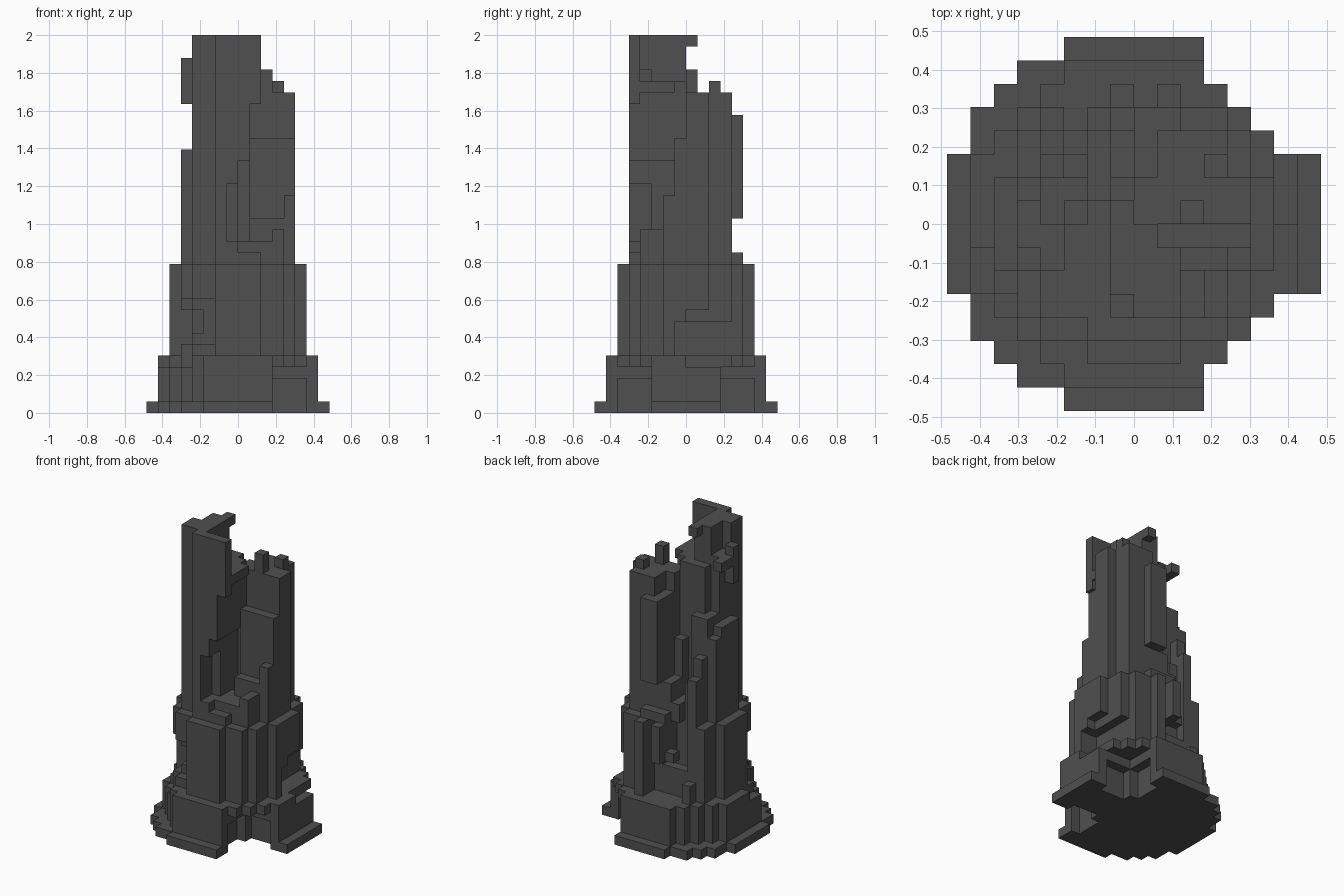
import bpy
import bmesh

cube = bpy.data.objects.get("Cube")
if cube:
    bpy.data.objects.remove(cube, do_unlink=True)

V = 2 / 33  # edge of one block

# Half widths of each stepped round plan, by row away from the centre
DISC = {
    5: [5, 5, 4, 4, 2],
    6: [6, 6, 5, 5, 4, 2],
    7: [7, 7, 7, 6, 5, 4, 3],
    8: [8, 8, 8, 7, 7, 6, 5, 3],
}


def inside(r, x, y):
    row = y if y >= 0 else -y - 1
    col = x if x >= 0 else -x - 1
    return row < len(DISC[r]) and col < DISC[r][row]


def box(x0, x1, y0, y1, z0, z1):
    return {(x, y, z) for x in range(x0, x1) for y in range(y0, y1) for z in range(z0, z1)}


def drum(r, z0, z1):
    return {c for c in box(-r, r, -r, r, z0, z1) if inside(r, c[0], c[1])}


def boxes(rows):
    """Union of boxes, trimmed to the upper shaft plan."""
    return {c for b in rows for c in box(*b) if inside(5, c[0], c[1])}


# Foundation slab and plinth, deeply undercut at the two corners on the +x side
undercut = box(3, 8, -8, -3, 0, 4) | box(2, 3, -6, -3, 0, 3) | box(3, 6, -3, -2, 0, 3)
undercut |= {(x, -1 - y, z) for x, y, z in undercut}
foundation = drum(8, 0, 1) - undercut
plinth = drum(7, 1, 5) - undercut
plinth -= box(6, 7, 0, 4, 4, 5) | box(-7, -6, -3, -1, 4, 5)
plinth -= box(-7, -4, -6, -3, 4, 5) - drum(6, 4, 5)
plinth -= box(-6, -5, -5, -4, 3, 5)

# Lower drum with broken openings
lower_wall = drum(6, 5, 13)
lower_wall -= box(4, 6, -1, 4, 5, 8) | box(5, 6, 0, 3, 8, 9)
lower_wall -= box(-6, -2, -6, -2, 6, 9) - drum(5, 6, 9)
lower_wall -= box(-5, -2, -6, -3, 9, 10) - drum(5, 9, 10)
lower_wall -= box(-4, -3, -4, -3, 7, 9)
lower_wall -= box(-4, 1, 4, 6, 5, 13) | box(-3, 0, 3, 4, 8, 13)
lower_wall |= box(-1, 0, 3, 6, 9, 13) | box(-2, -1, 4, 5, 9, 10) | box(-4, -3, 4, 5, 5, 7)

# Tall front shard, leaning out over the open corner
tall_shard = boxes([
    (-5, -1, -5, 0, 13, 23), (-4, -1, -4, 0, 23, 30), (-1, 0, -3, 0, 13, 29),
    (-2, -1, -5, -4, 13, 33), (-1, 0, -5, -3, 20, 30), (0, 1, -5, 0, 22, 29),
    (1, 2, -5, -4, 27, 33), (1, 2, -4, -1, 28, 29), (-1, 1, -5, -4, 29, 33),
    (-4, -2, -4, -2, 30, 33), (-3, -1, -4, 0, 30, 33), (-3, 0, 0, 1, 28, 29),
    (-3, 0, 0, 1, 13, 28), (-2, -1, 0, 1, 32, 33),
])
tall_shard -= box(-5, -4, -5, -2, 23, 33)
tall_shard |= box(-5, -4, -2, -1, 27, 31) | box(-5, -4, -1, 1, 29, 30)

# Broken wall on the +x and back sides, stepping down to both gaps
broken_wall = boxes([
    (-1, 5, -5, 0, 13, 14), (-1, 0, -5, -3, 14, 15), (0, 3, -4, -1, 14, 15),
    (2, 5, 0, 2, 13, 28), (1, 5, -1, 0, 13, 24), (1, 4, -2, -1, 13, 17),
    (4, 5, -2, -1, 13, 19), (3, 4, -4, -2, 13, 16), (1, 4, 2, 4, 13, 28),
    (0, 2, 0, 4, 13, 26), (0, 2, 0, 2, 26, 28), (2, 3, 0, 1, 28, 30),
    (3, 4, 2, 3, 28, 29), (0, 2, 4, 5, 17, 26), (-1, 2, 4, 5, 13, 14),
    (-1, 0, 1, 2, 13, 21), (-1, 0, 2, 4, 13, 17), (-2, -1, 1, 4, 13, 15),
])

# Remaining wall on the -x side
side_wall = boxes([
    (-5, -4, -2, 1, 13, 23), (-5, -4, 1, 2, 13, 22), (-4, -2, 0, 2, 13, 24),
    (-4, -3, 2, 3, 13, 20), (-4, -3, 3, 4, 13, 18), (-3, -2, 2, 3, 13, 17),
])

PARTS = {
    "foundation": foundation, "plinth": plinth, "lower_wall": lower_wall,
    "tall_shard": tall_shard, "broken_wall": broken_wall, "side_wall": side_wall,
}
# Give every block to one part only
solid = set()
for name in PARTS:
    PARTS[name] = PARTS[name] - solid
    solid |= PARTS[name]

stone = bpy.data.materials.new("dark grey stone")
stone.use_nodes = True
colour = (0.08, 0.08, 0.08, 1)
stone.diffuse_color = colour
bsdf = next(n for n in stone.node_tree.nodes if n.type == 'BSDF_PRINCIPLED')
bsdf.inputs["Base Color"].default_value = colour
bsdf.inputs["Roughness"].default_value = 0.9


def build(name, cells):
    """Skin the open sides of the blocks and merge flat areas."""
    bm = bmesh.new()
    verts = {}

    def vert(p):
        if p not in verts:
            verts[p] = bm.verts.new([k * V for k in p])
        return verts[p]

    for c in sorted(cells):
        for axis in range(3):
            for side in (0, 1):
                n = list(c)
                n[axis] += 2 * side - 1
                if tuple(n) in solid:
                    continue
                u, w = (axis + 1) % 3, (axis + 2) % 3
                ring = []
                for a, b in ((0, 0), (1, 0), (1, 1), (0, 1)):
                    p = list(c)
                    p[axis] += side
                    p[u] += a
                    p[w] += b
                    ring.append(vert(tuple(p)))
                bm.faces.new(ring if side else ring[::-1])
    bmesh.ops.dissolve_limit(bm, angle_limit=0.01, verts=bm.verts[:], edges=bm.edges[:])
    mesh = bpy.data.meshes.new(name)
    bm.to_mesh(mesh)
    bm.free()
    mesh.materials.append(stone)
    obj = bpy.data.objects.new(name, mesh)
    bpy.context.collection.objects.link(obj)


for name, cells in PARTS.items():
    build(name, cells)
